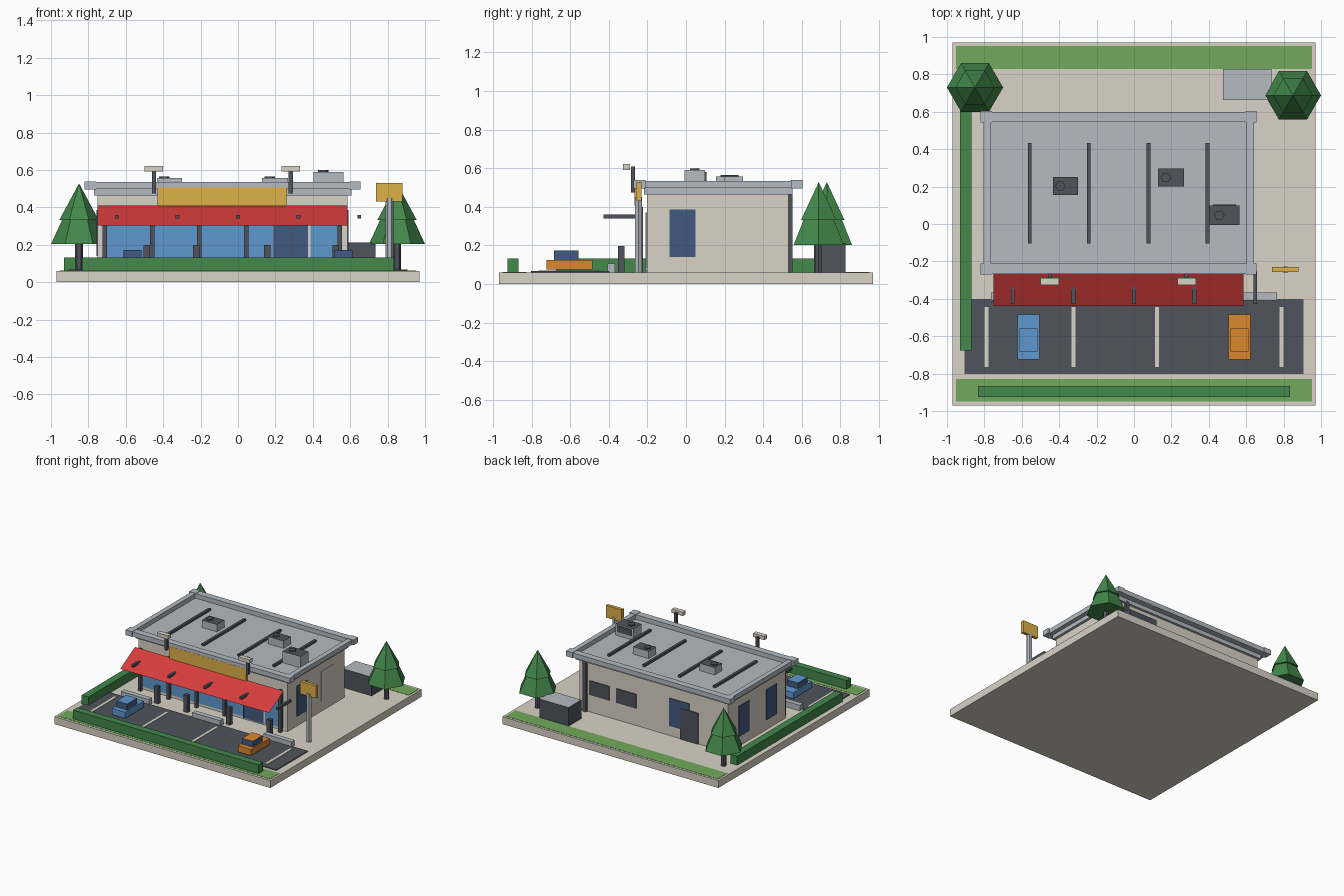
import bpy
import bmesh
from math import cos, sin, pi

if "Cube" in bpy.data.objects:
    bpy.data.objects.remove(bpy.data.objects["Cube"])


def make_material(name, red, green, blue):
    """Flat material from display values, converted to linear."""
    linear = [((c / 255 + 0.055) / 1.055) ** 2.4 for c in (red, green, blue)] + [1]
    material = bpy.data.materials.new(name)
    material.use_nodes = True
    material.diffuse_color = linear
    material.node_tree.nodes["Principled BSDF"].inputs["Base Color"].default_value = linear
    return material


beige = make_material("beige concrete", 217, 211, 198)
grey = make_material("light grey metal", 181, 187, 194)
charcoal = make_material("charcoal", 80, 84, 92)
red = make_material("awning red", 214, 60, 60)
gold = make_material("sign gold", 222, 177, 72)
blue = make_material("glass blue", 94, 152, 207)
navy = make_material("dark navy glass", 67, 90, 130)
orange = make_material("car orange", 220, 135, 47)
foliage = make_material("foliage green", 67, 136, 75)
grass = make_material("grass green", 114, 170, 93)


def finish(name, bm, material, top_material=None):
    """Turn a bmesh into an object, upward faces may get their own colour."""
    bmesh.ops.recalc_face_normals(bm, faces=bm.faces)
    mesh = bpy.data.meshes.new(name)
    mesh.materials.append(material)
    if top_material:
        mesh.materials.append(top_material)
        for face in bm.faces:
            face.material_index = int(face.normal.z > 0.9)
    bm.to_mesh(mesh)
    bm.free()
    obj = bpy.data.objects.new(name, mesh)
    bpy.context.collection.objects.link(obj)
    return obj


def box(name, x_range, y_range, z_range, material, top_material=None):
    """Box between the given limits on each axis."""
    bm = bmesh.new()
    bmesh.ops.create_cube(bm, size=1)
    for vert in bm.verts:
        for axis, (low, high) in enumerate((x_range, y_range, z_range)):
            vert.co[axis] = high if vert.co[axis] > 0 else low
    return finish(name, bm, material, top_material)


def around(centre, width):
    return (centre - width / 2, centre + width / 2)


def hexagon_solid(name, x, y, z_range, radius, top_radius, material):
    """Six-sided cone or prism with corners on the x axis."""
    bm = bmesh.new()
    rings = []
    for z, r in zip(z_range, (radius, top_radius)):
        angles = [i * pi / 3 for i in range(6)]
        rings.append([bm.verts.new((x + r * cos(a), y + r * sin(a), z)) for a in angles])
    for ring in rings:
        bm.faces.new(ring)
    for i in range(6):
        j = (i + 1) % 6
        bm.faces.new((rings[0][i], rings[0][j], rings[1][j], rings[1][i]))
    bmesh.ops.remove_doubles(bm, verts=bm.verts, dist=0.0005)
    return finish(name, bm, material)


# Site: slab, grass, car park
GROUND = 0.06
box("site_slab", (-0.97, 0.97), (-0.97, 0.97), (0, GROUND), beige)
box("back_grass", (-0.952, 0.952), (0.828, 0.952), (GROUND, 0.062), grass)
box("front_grass", (-0.952, 0.952), (-0.95, -0.828), (GROUND, 0.062), grass)
box("car_park", (-0.907, 0.907), (-0.803, -0.4), (GROUND, 0.067), charcoal)
for x in (-0.788, -0.323, 0.123, 0.788):
    box("parking_stripe", around(x, 0.022), (-0.764, -0.444), (0.065, 0.07), beige)
for x in (-0.64, 0, 0.64):
    box("wheel_stop", around(x, 0.25), (-0.408, -0.367), (GROUND, 0.105), grey)

# Hedges
box("front_hedge", (-0.833, 0.833), (-0.925, -0.867), (GROUND, 0.133), foliage)
box("side_hedge", (-0.93, -0.87), (-0.675, 0.672), (GROUND, 0.133), foliage)

# Trees
for x, y in ((-0.85, 0.73), (0.85, 0.688)):
    hexagon_solid("tree_trunk", x, y, (GROUND, 0.24), 0.021, 0.021, charcoal)
    hexagon_solid("tree_lower_foliage", x, y, (0.203, 0.41), 0.15, 0.055, foliage)
    hexagon_solid("tree_upper_foliage", x, y, (0.333, 0.528), 0.105, 0, foliage)

# Cars
for name, x, paint in (("blue_car", -0.565, blue), ("orange_car", 0.564, orange)):
    box(name + "_body", around(x, 0.118), (-0.724, -0.484), (0.075, 0.125), paint)
    box(name + "_cabin", around(x, 0.096), (-0.683, -0.558), (0.125, 0.173), navy, paint)

# Building walls
box("building_walls", (-0.75, 0.585), (-0.202, 0.532), (GROUND, 0.47), beige)

# Shop front glazing, door and posts
box("front_glazing", (-0.71, 0.545), (-0.206, -0.202), (0.08, 0.37), blue)
for side in (-1, 1):
    box("front_door_leaf", around(0.285 + side * 0.046, 0.088), (-0.208, -0.202), (0.07, 0.36), navy)
for x in (0.194, 0.285):
    box("door_edge", around(x, 0.007), (-0.209, -0.202), (0.07, 0.36), charcoal)
box("door_frame", around(0.381, 0.012), (-0.209, -0.202), (0.07, 0.37), beige)
for x in (-0.713, -0.458, -0.208, 0.045, 0.545):
    box("front_post", around(x, 0.024), (-0.246, -0.224), (GROUND, 0.4), charcoal)

# Side windows
for y in (-0.02, 0.333):
    box("right_window", (-0.756, -0.75), around(y, 0.135), (0.14, 0.385), navy)
box("left_window", (0.585, 0.591), around(-0.018, 0.135), (0.14, 0.385), navy)
box("left_wall_panel", (0.585, 0.59), around(0.31, 0.16), (0.14, 0.385), beige)

# Back wall openings and drain pipe
for x in (0.405, 0.163):
    box("back_window", around(x, 0.18), (0.532, 0.539), (0.2, 0.315), charcoal)
box("back_glass", around(-0.315, 0.18), (0.532, 0.538), (0.14, 0.365), navy)
box("back_door", around(-0.405, 0.16), (0.532, 0.541), (GROUND, 0.31), charcoal)
box("drain_pipe", around(0.525, 0.03), (0.525, 0.553), (GROUND, 0.48), charcoal)

# Roof slab with raised rim and corner blocks
ROOF = 0.498
box("roof_slab", (-0.77, 0.607), (-0.217, 0.552), (0.463, ROOF), grey)
RIM = (0.497, 0.535)
for y in (-0.239, 0.572):
    box("roof_rim_long", (-0.805, 0.642), around(y, 0.054), RIM, grey)
for x in (-0.785, 0.622):
    box("roof_rim_short", around(x, 0.04), (-0.212, 0.546), RIM, grey)
for x in (-0.79, 0.626):
    for y in (-0.241, 0.574):
        box("roof_corner", around(x, 0.06), around(y, 0.06), (0.496, 0.538), grey)

# Roof ribs
for x in (-0.557, -0.242, 0.078, 0.393):
    box("roof_rib", around(x, 0.02), (-0.105, 0.432), (ROOF, 0.516), charcoal)

# Roof cooling units with a fan each
for x, y, width, depth, top in ((-0.366, 0.203, 0.135, 0.095, 0.557),
                                (0.198, 0.248, 0.14, 0.095, 0.557),
                                (0.484, 0.046, 0.16, 0.105, 0.59)):
    box("cooling_unit", around(x, width), around(y, depth), (ROOF, top), grey, charcoal)
    hexagon_solid("cooling_fan", x - 0.028, y, (top, top + 0.009), 0.028, 0.028, charcoal)
box("cooling_grille", around(0.484, 0.125), (0.098, 0.105), (0.53, 0.58), charcoal)

# Awning with support bars
bm = bmesh.new()
edge = [(-0.75, -0.438, 0.303), (0.585, -0.438, 0.303), (0.585, -0.25, 0.409), (-0.75, -0.25, 0.409)]
bm.faces.new([bm.verts.new(point) for point in edge])
finish("awning", bm, red)
for i in range(5):
    box("awning_bar", around(-0.648 + i * 0.324, 0.02), (-0.427, -0.255), (0.34, 0.36), charcoal)

# Fascia sign and roof lamps
box("fascia_sign", (-0.43, 0.26), (-0.267, -0.243), (0.407, 0.507), gold)
for x in (-0.45, 0.282):
    box("lamp_post", around(x, 0.022), (-0.286, -0.264), (0.475, 0.61), charcoal)
    box("lamp_head", around(x, 0.1), (-0.326, -0.29), (0.592, 0.622), beige)

# Bollards
for x in (-0.488, -0.223, 0.157, 0.522):
    box("bollard", around(x, 0.036), (-0.353, -0.32), (GROUND, 0.198), charcoal)

# Roadside sign
hexagon_solid("sign_pole", 0.81, -0.245, (GROUND, 0.45), 0.021, 0.021, grey)
box("sign_board", (0.738, 0.88), (-0.256, -0.23), (0.43, 0.53), gold)

# Waste bin
box("waste_bin", (0.475, 0.735), (0.664, 0.828), (GROUND, 0.212), charcoal, grey)
